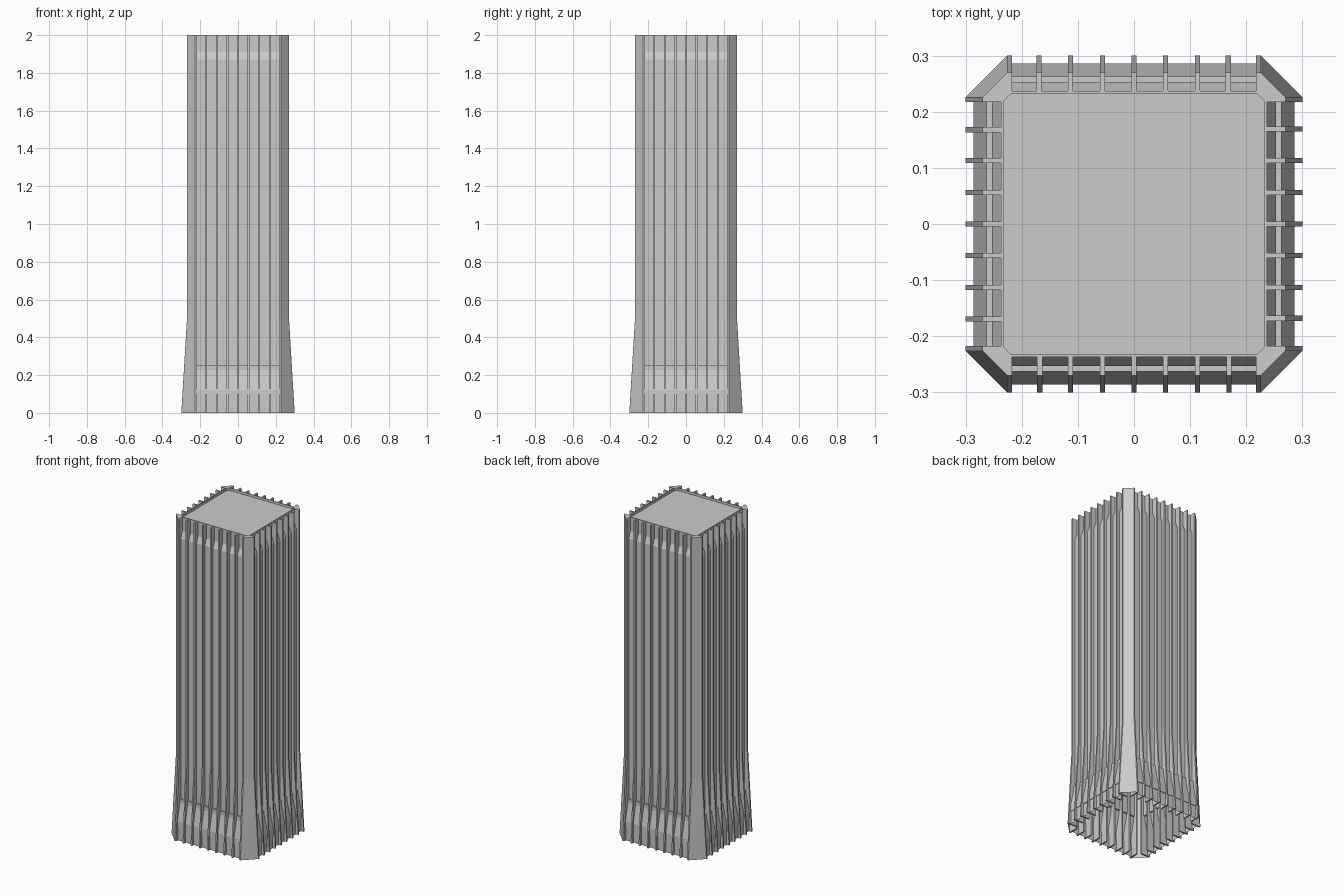
import bpy, bmesh
from mathutils import Matrix
from math import radians

if "Cube" in bpy.data.objects:
    bpy.data.objects.remove(bpy.data.objects["Cube"])

FLARE = [(0.0, 0.30), (0.5, 0.27), (2.0, 0.27)]   # height, outer half-width
FIN_X = [-0.222, -0.168, -0.113, -0.056, 0.0, 0.056, 0.113, 0.169, 0.222]


def make(name, build):
    """Build one side with bmesh, then repeat it around all four sides."""
    bm = bmesh.new()
    for i in range(4):
        before = set(bm.verts)
        build(bm)
        new = [v for v in bm.verts if v not in before]
        bmesh.ops.rotate(bm, verts=new, cent=(0, 0, 0),
                         matrix=Matrix.Rotation(radians(90 * i), 3, 'Z'))
    return finish(name, bm)


def finish(name, bm):
    me = bpy.data.meshes.new(name)
    bm.to_mesh(me)
    bm.free()
    ob = bpy.data.objects.new(name, me)
    bpy.context.collection.objects.link(ob)
    return ob


def loft(bm, rings, closed=True):
    """Join rows of points with quads."""
    rows = [[bm.verts.new(p) for p in r] for r in rings]
    n = len(rows[0])
    for a, b in zip(rows, rows[1:]):
        for i in range(n if closed else n - 1):
            j = (i + 1) % n
            bm.faces.new((a[i], a[j], b[j], b[i]))
    return rows


# Vertical fins that flare at the foot
def fins(bm):
    for x in FIN_X:
        w = 0.0045
        rows = loft(bm, [[(x - w, -o, z), (x + w, -o, z),
                          (x + w, -0.237, z), (x - w, -0.237, z)]
                         for z, o in FLARE])
        bm.faces.new(rows[-1])
        bm.faces.new(rows[0][::-1])


# Recessed facade between fins, stepping out at the base
WALL = [(0.233, 2.0), (0.237, 2.0), (0.237, 1.91), (0.253, 1.87),
        (0.253, 0.25), (0.263, 0.25), (0.263, 0.225), (0.286, 0.12),
        (0.286, 0.08), (0.282, 0.08), (0.282, 0.0)]


def wall(bm):
    loft(bm, [[(x, -y, z) for x in (0.222, -0.222)] for y, z in WALL], False)


# Chamfered corner piers, hollow with a capped top
def corner(bm):
    c = 0.226
    rows = loft(bm, [[(c - 0.008, -o, z), (c, -o, z), (o, -c, z),
                      (o, -c + 0.008, z)] for z, o in FLARE], False)
    inner = [bm.verts.new(p) for p in ((0.233, -0.218, 2), (0.218, -0.233, 2))]
    bm.faces.new(rows[-1] + inner)


make("facade_fins", fins)
make("facade_walls", wall)
make("corner_piers", corner)

# Slightly sunken roof slab with a low parapet face
R, C, Z = 0.233, 0.218, 1.985
octagon = [(C, -R), (R, -C), (R, C), (C, R), (-C, R), (-R, C), (-R, -C), (-C, -R)]
bm = bmesh.new()
rows = loft(bm, [[(x, y, 2.0) for x, y in octagon],
                 [(x, y, Z) for x, y in octagon]])
bm.faces.new(rows[-1])
finish("roof", bm)
